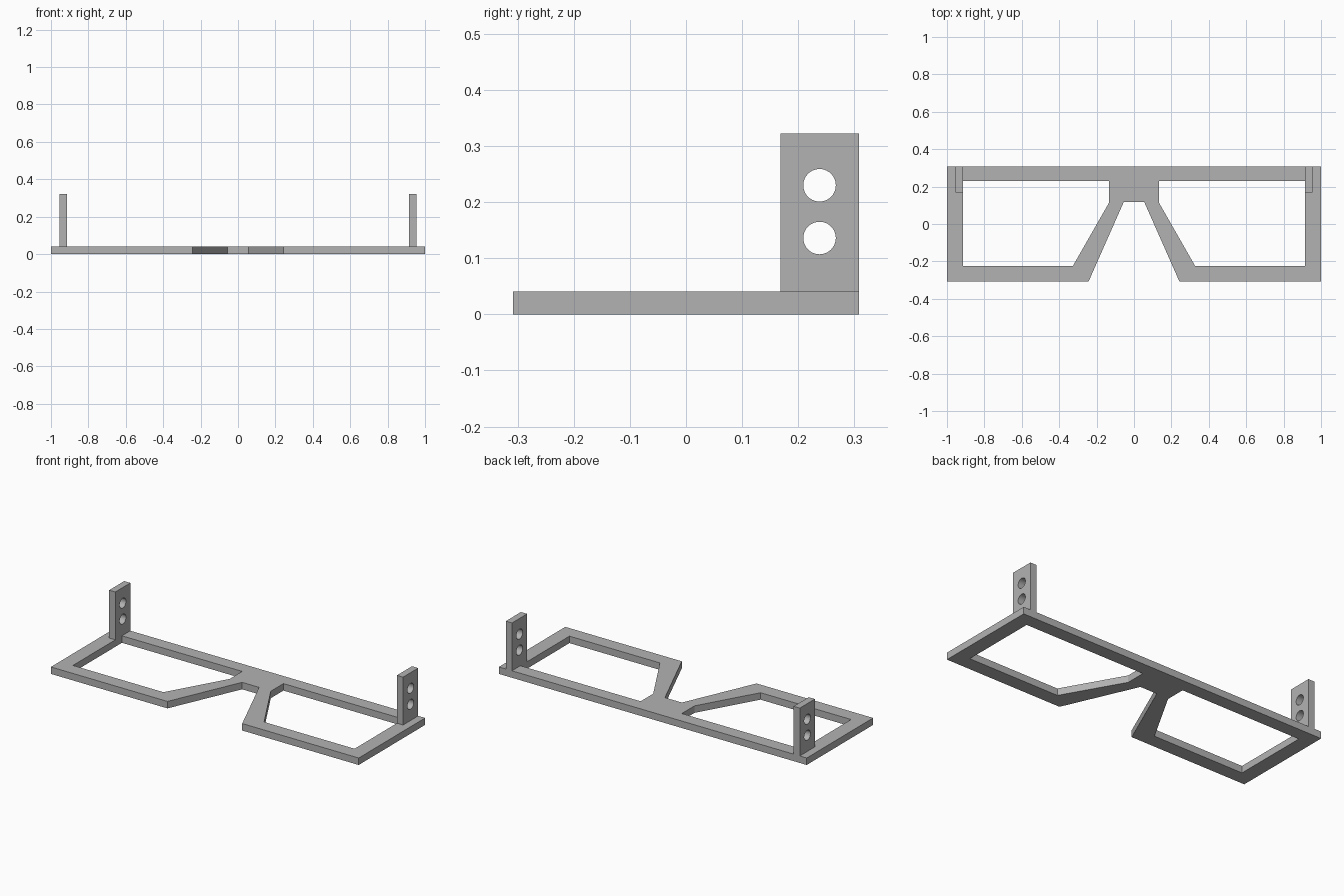
import bpy, bmesh, math
from mathutils import Matrix, Vector

cube = bpy.data.objects.get("Cube")
if cube:
    bpy.data.objects.remove(cube)

grey = bpy.data.materials.new("light grey")
grey.use_nodes = True
colour = (0.45, 0.45, 0.45, 1)
grey.diffuse_color = colour
grey.node_tree.nodes["Principled BSDF"].inputs["Base Color"].default_value = colour


def plate(name, loops, depth, matrix=Matrix()):
    """Fill an outline with openings and extrude it along local z."""
    bm = bmesh.new()
    edges = []
    for loop in loops:
        verts = [bm.verts.new((u, v, 0)) for u, v in loop]
        edges += [bm.edges.new((a, b)) for a, b in zip(verts, verts[1:] + verts[:1])]
    bmesh.ops.triangle_fill(bm, edges=edges, use_beauty=True, normal=Vector((0, 0, 1)))
    result = bmesh.ops.extrude_face_region(bm, geom=bm.faces[:], use_keep_orig=True)
    top = [g for g in result["geom"] if isinstance(g, bmesh.types.BMVert)]
    bmesh.ops.translate(bm, verts=top, vec=(0, 0, depth))
    bmesh.ops.transform(bm, matrix=matrix, verts=bm.verts[:])
    bmesh.ops.recalc_face_normals(bm, faces=bm.faces[:])
    mesh = bpy.data.meshes.new(name)
    bm.to_mesh(mesh)
    bm.free()
    mesh.materials.append(grey)
    obj = bpy.data.objects.new(name, mesh)
    bpy.context.collection.objects.link(obj)
    return obj


def mirrored(points):
    return [(-x, y) for x, y in reversed(points)]


def circle(cx, cy, r, n=40):
    return [(cx + r * math.cos(math.tau * i / n), cy + r * math.sin(math.tau * i / n))
            for i in range(n)]


# Flat frame: outline with the nose notch, and one lens opening per side
BACK, THICK = 0.308, 0.041
half = [(0.055, 0.117), (0.243, -BACK), (1, -BACK), (1, BACK)]
opening = [(0.134, 0.23), (0.915, 0.23), (0.915, -0.225), (0.327, -0.225), (0.134, 0.113)]
plate("frame", [half + mirrored(half), opening, mirrored(opening)], THICK)

# Upright temple tabs, each with two holes (local x, y, z -> world y, z, x)
upright = Matrix(((0, 0, 1, 0), (1, 0, 0, 0), (0, 1, 0, 0), (0, 0, 0, 1)))
tab = [(0.168, THICK), (BACK, THICK), (BACK, 0.322), (0.168, 0.322)]
holes = [circle(0.238, z, 0.029) for z in (0.136, 0.23)]
for name, x in (("left_temple_tab", 0.915), ("right_temple_tab", -0.955)):
    obj = plate(name, [tab] + holes, 0.04, Matrix.Translation((x, 0, 0)) @ upright)
    bpy.context.view_layer.objects.active = obj
    bpy.ops.object.select_all(action='DESELECT')
    obj.select_set(True)
    bpy.ops.object.shade_smooth_by_angle(angle=math.radians(30))
